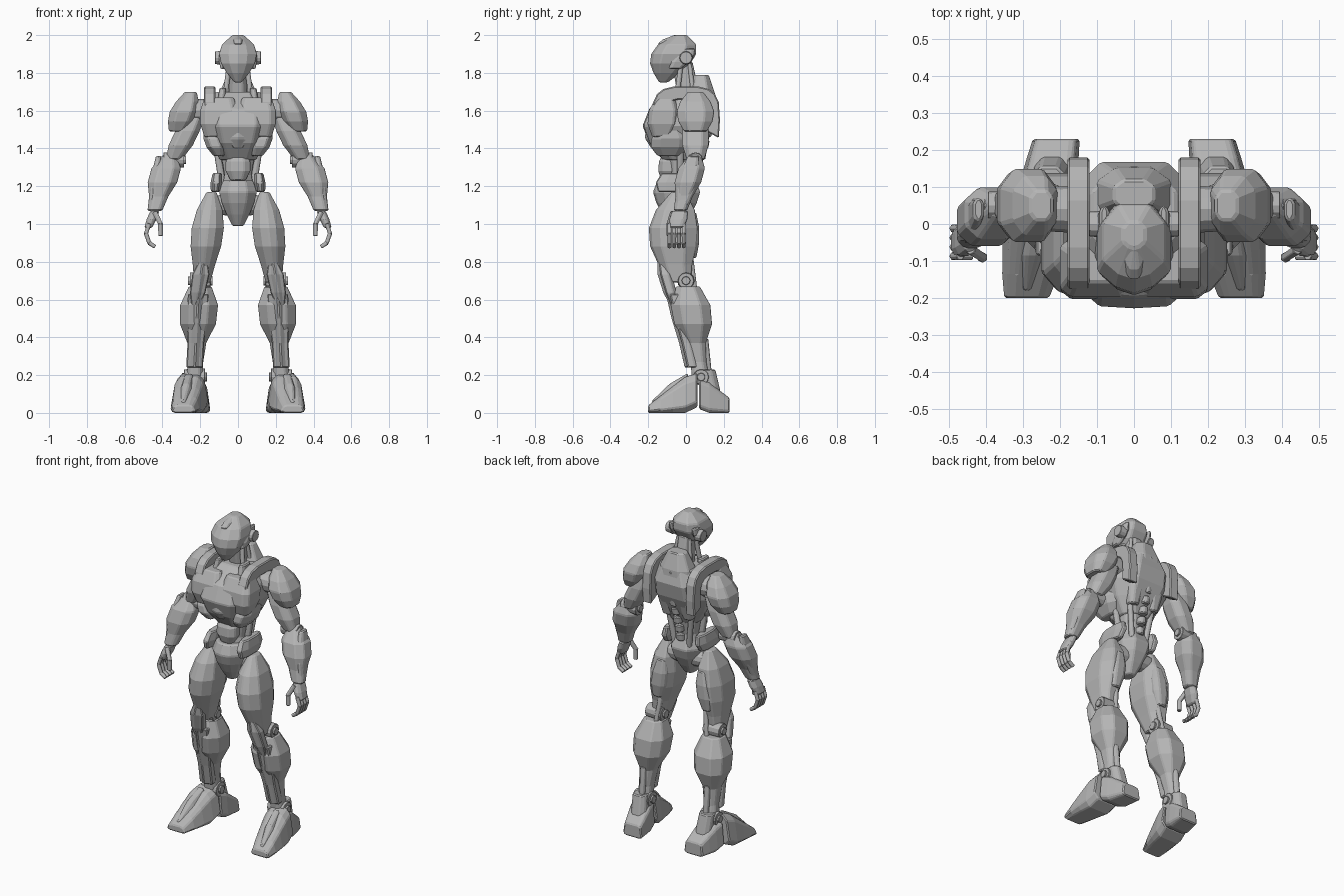
import bpy, bmesh
from math import sin, cos, pi
from mathutils import Vector, Matrix

old = bpy.data.objects.get("Cube")
if old:
    bpy.data.objects.remove(old, do_unlink=True)

grey = bpy.data.materials.new("armour_grey")
grey.use_nodes = True
grey.diffuse_color = (.46, .46, .46, 1)
grey.node_tree.nodes["Principled BSDF"].inputs["Base Color"].default_value = grey.diffuse_color

# Swelling of each kind of part from its start to its end
HELMET = (.2, .6, .9, 1, .85, .3)
TORSO = (.5, .8, 1, .95, .6)
PELVIS = (.3, .6, .85, 1, .8)
THIGH = (.3, .8, 1, .95, .7, .5)
CALF = (.6, 1, .95, .5, .4, .45)
FOREARM = (.4, 1, 1, .65, .5)
DOME = (.6, .9, 1, .8, .4)
TOE = (.2, .45, .7, .95, .9)
HEEL = (.8, .8, .6, .4)
PLATE = (.6, 1, 1, .6)
KITE = (.3, 1, .9, .3)
BLOCK = (1, .9)

# Joint positions on the left side
SHOULDER = Vector((.2, .04, 1.6))
ELBOW = Vector((.34, .05, 1.34))
WRIST = Vector((.44, -.03, 1.07))
HIP = Vector((.1, -.03, 1.1))
KNEE = Vector((.2, 0, .7))
ANKLE = Vector((.23, .08, .19))


def emit(name, bm, paired, chamfer):
    """Turn a bmesh into one object, or a left and right pair."""
    for side in ("left_", "right_") if paired else ("",):
        if side == "right_":
            bmesh.ops.scale(bm, vec=(-1, 1, 1), verts=bm.verts)
        bmesh.ops.recalc_face_normals(bm, faces=bm.faces)
        mesh = bpy.data.meshes.new(side + name)
        bm.to_mesh(mesh)
        mesh.materials.append(grey)
        part = bpy.data.objects.new(side + name, mesh)
        bpy.context.collection.objects.link(part)
        bevel = part.modifiers.new("chamfer", 'BEVEL')
        bevel.width = chamfer
        bevel.segments = 1
    bm.free()


def bridge(bm, loops):
    """Skin a list of vertex loops and cap both ends."""
    for low, high in zip(loops, loops[1:]):
        for i in range(len(low)):
            j = (i + 1) % len(low)
            bm.faces.new((low[i], low[j], high[j], high[i]))
    bm.faces.new(loops[0])
    bm.faces.new(loops[-1])


def shell(name, start, end, profile, width, depth, cut=.5, prow=0, bow=0,
          soft=1, flare=0, lengthwise=False, paired=True):
    """Cut-corner armour shell; prow ridges its front, bow pushes its middle forward,
    soft evens out its width, flare widens its foot, lengthwise runs it along y."""
    section = [(1, cut), (cut, 1), (-cut, 1), (-1, cut), (-1, -cut), (-cut, prow - 1)]
    if prow:
        section.append((0, -1))
    section += [(cut, prow - 1), (1, -cut)]
    bm = bmesh.new()
    loops = []
    for i, size in enumerate(profile):
        t = i / (len(profile) - 1)
        centre = Vector(start).lerp(Vector(end), t)
        centre.y -= bow * sin(pi * t)
        loop = []
        for a, b in section:
            across = a * width * size ** soft * (1 - flare * b)
            other = b * depth * size
            offset = (across, 0, other) if lengthwise else (across, other, 0)
            loop.append(bm.verts.new(centre + Vector(offset)))
        loops.append(loop)
    bridge(bm, loops)
    emit(name, bm, paired, .006)


def arch(name, inner, outer, middle, radius, thickness):
    """Squared-off arch over the shoulder, standing across y."""
    def bend(value):
        return abs(value) ** .6 * (1 if value > 0 else -1)

    outline = []
    steps = range(-1, 10)
    for reach, order in ((radius, steps), (radius - thickness, reversed(steps))):
        for i in order:
            angle = pi * i / 9
            outline.append((reach * bend(cos(angle)), middle + reach * bend(sin(angle))))
    bm = bmesh.new()
    bridge(bm, [[bm.verts.new((x, y, z)) for y, z in outline] for x in (inner, outer)])
    emit(name, bm, True, .006)


def rod(name, points, radius, sides=8):
    """Straight or jointed bar through the given points."""
    bm = bmesh.new()
    for start, end in zip(points, points[1:]):
        start, end = Vector(start), Vector(end)
        way = end - start
        turn = way.to_track_quat('Z', 'Y').to_matrix().to_4x4()
        bmesh.ops.create_cone(bm, cap_ends=True, segments=sides, radius1=radius,
                              radius2=radius * .9, depth=way.length * 1.1,
                              matrix=Matrix.Translation((start + end) / 2) @ turn)
    emit(name, bm, True, .002)


def joint(name, centre, radius):
    """Round joint with a raised hub, turning about x."""
    half = Vector((.05, 0, 0))
    rod(name, (centre - half, centre + half), radius, 12)
    half *= 1.2
    rod(name + "_hub", (centre - half, centre + half), radius * .55)


# Head: pointed helmet, brow, cheek guards, ear discs
shell("helmet", (0, -.12, 1.75), (0, -.03, 2), HELMET, .1, .12, prow=.14, paired=False)
shell("crest", (0, -.1, 1.93), (0, -.04, 2), KITE, .03, .07, paired=False)
shell("cheek_guard", (.08, -.06, 1.82), (.08, .02, 1.93), PLATE, .02, .05)
rod("ear", ((.08, 0, 1.88), (.12, 0, 1.88)), .037, 12)

# Neck and collar
shell("neck", (0, .02, 1.65), (0, -.02, 1.86), BLOCK, .05, .06, paired=False)
rod("neck_piston", ((.07, -.05, 1.66), (.05, -.03, 1.82)), .015)
rod("neck_cable", ((.06, .04, 1.68), (.04, .02, 1.84)), .013)
shell("rear_collar", (0, .08, 1.6), (0, .08, 1.79), (1, .9, .5), .11, .08, paired=False)
shell("collar_block", (.09, -.07, 1.64), (.08, -.05, 1.72), BLOCK, .02, .05)

# Torso: ribcage, breastplates, shoulder straps
shell("ribcage", (0, -.03, 1.34), (0, .03, 1.7), TORSO, .19, .19, prow=.03, bow=.04,
      paired=False)
shell("breastplate", (.1, -.13, 1.46), (.1, -.11, 1.67), PLATE, .1, .08, cut=.7, soft=.5)
shell("sternum", (0, -.17, 1.4), (0, -.17, 1.56), KITE, .07, .05, prow=.3, paired=False)
shell("rib_guard", (.1, -.09, 1.36), (.15, -.08, 1.5), PLATE, .05, .1)
arch("shoulder_strap", .12, .18, 1.55, .18, .07)

# Back: shoulder blades and spine
shell("shoulder_blade", (.07, .07, 1.38), (.07, .1, 1.68), PLATE, .05, .05)
for i in range(8):
    lower = Vector((0, .04 + .08 * min(1, i / 5), 1.22 + i * .06))
    upper = lower + Vector((0, .01, .045))
    shell("vertebra_" + "abcdefgh"[i], lower, upper, BLOCK, .026, .03, paired=False)

# Waist and pelvis
shell("waist", (0, -.03, 1.14), (0, -.02, 1.38), (1, .8, 1), .09, .09, paired=False)
shell("belly_plate", (0, -.1, 1.23), (0, -.09, 1.38), PLATE, .065, .05, paired=False)
rod("waist_piston", ((.08, -.03, 1.2), (.11, -.03, 1.38)), .02)
rod("back_piston", ((.05, .04, 1.2), (.08, .06, 1.4)), .018)
shell("pelvis", (0, -.05, .99), (0, -.05, 1.23), PELVIS, .1, .125, prow=.08, paired=False)
shell("hip_guard", (.12, -.06, 1.17), (.11, -.04, 1.27), (.8, 1, .8), .03, .11)
joint("hip_joint", HIP, .055)

# Upper legs
shell("thigh", (.14, -.04, 1.17), (.19, -.04, .69), THIGH, .085, .13, prow=.12, bow=.03)
shell("thigh_side_plate", (.18, -.05, 1.1), (.21, -.05, .78), PLATE, .04, .08)
shell("hamstring", (.14, .03, 1.06), (.17, .03, .82), PLATE, .05, .04)
rod("knee_piston", ((.15, .02, .85), (.18, .05, .62)), .016)
joint("knee_joint", KNEE, .047)
shell("knee_guard", (.18, -.14, .83), (.23, -.06, .54), KITE, .045, .04, prow=.4)

# Lower legs
shell("calf", (.2, .01, .67), (.23, .08, .17), CALF, .1, .105)
shell("shin_guard", (.21, -.06, .63), (.23, .03, .24), (1, 1, .8, .8), .055, .05, prow=.4)
rod("ankle_piston", ((.22, .1, .38), (.22, .12, .2)), .02)
joint("ankle_joint", ANKLE, .045)

# Feet
shell("toe", (.29, -.2, .02), (.25, .06, .12), TOE, .085, .1, cut=.65, soft=.25, flare=.18,
      lengthwise=True)
shell("toe_ridge", (.29, -.18, .04), (.26, .01, .15), (.4, 1, 1), .03, .06, lengthwise=True)
shell("heel", (.24, .07, .1), (.21, .23, .04), HEEL, .075, .1, cut=.75, soft=.25, flare=.1,
      lengthwise=True)
shell("heel_guard", (.22, .14, .08), (.23, .11, .23), BLOCK, .05, .05)

# Arms
joint("shoulder_joint", SHOULDER, .065)
shell("shoulder_pad", (.32, .05, 1.49), (.25, .05, 1.7), DOME, .076, .1)
shell("upper_arm", (.23, .05, 1.57), ELBOW, (.8, 1, 1, .65), .064, .07)
joint("elbow_joint", ELBOW, .042)
shell("forearm", (.36, .05, 1.37), WRIST, FOREARM, .078, .07)
shell("forearm_plate", (.42, .04, 1.36), (.46, -.02, 1.1), PLATE, .023, .05)

# Hands: palm, four curled fingers and a thumb
shell("palm", WRIST, (.475, -.05, .98), (.9, 1, .8), .026, .047)
for i, finger in enumerate(("index", "middle", "ring", "little")):
    y = -.087 + i * .025
    rod(finger + "_finger", ((.47, y, 1), (.487, y, .95), (.47, y, .9), (.44, y, .88)), .0125, 6)
rod("thumb", ((.44, -.07, 1.06), (.41, -.09, 1), (.41, -.09, .94)), .015, 6)
